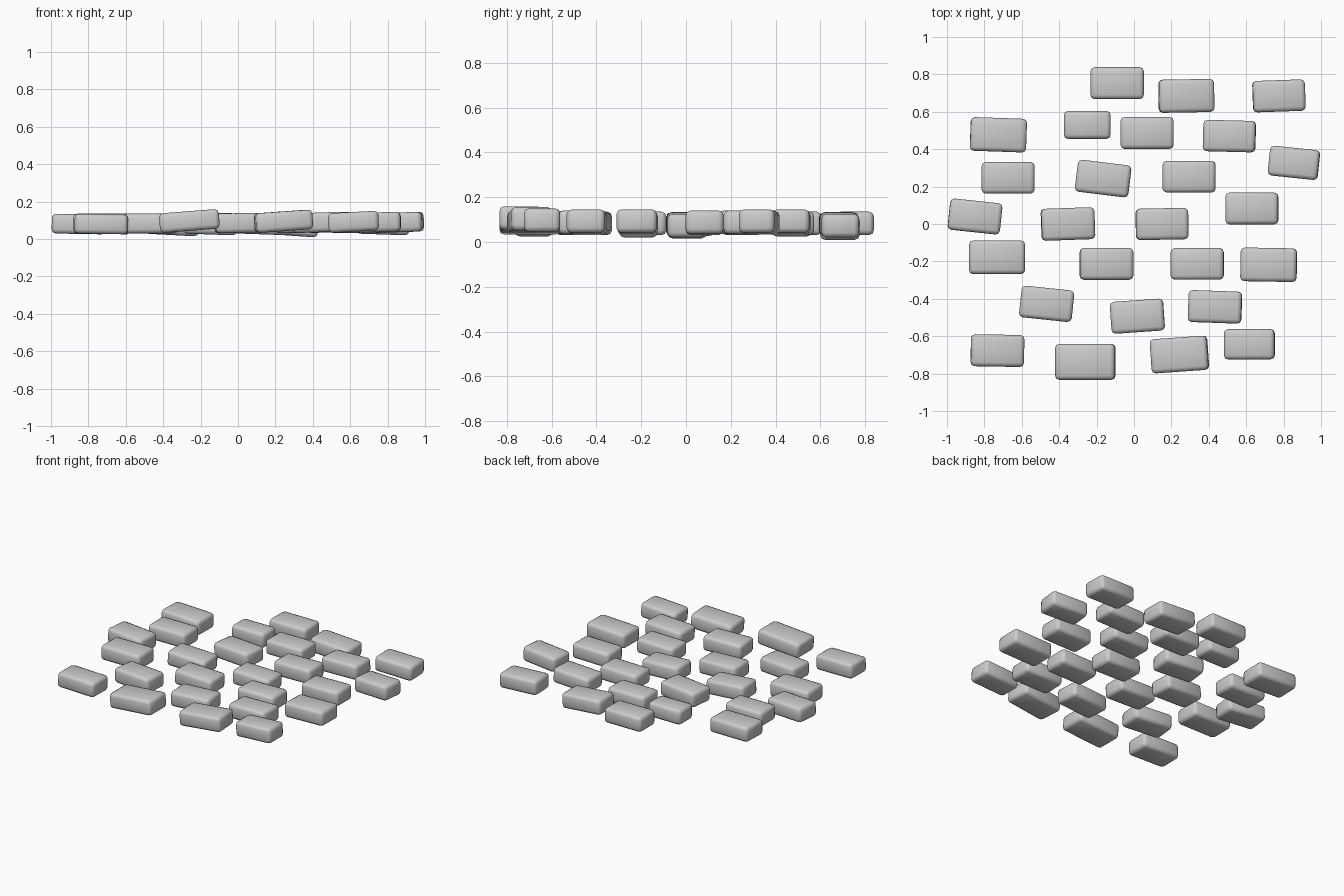
import bpy
from math import radians

# Stones by row: x, y, length, turn (deg), tilt right-end-up (deg)
ROWS = [
    [(-.09, .753, .285, 0, 0), (.28, .685, .295, 1, -4), (.775, .685, .28, 2, -2)],
    [(-.725, .477, .30, -2, -1), (-.25, .53, .25, 0, 0), (.07, .487, .285, 0, 0),
     (.51, .47, .28, -1.5, 2), (.855, .327, .267, -6, 2)],
    [(-.673, .247, .283, 0, 0), (-.165, .243, .287, -7, 1), (.295, .253, .283, 0, 1)],
    [(-.85, .04, .28, -6, -1), (-.353, 0, .285, 2, -3), (.15, 0, .28, 1, -2),
     (.63, .083, .283, 0, 1)],
    [(-.732, -.178, .30, 0, 0), (-.147, -.213, .285, 0, -2), (.338, -.213, .283, 0, 1),
     (.72, -.218, .30, -1, 2)],
    [(-.467, -.427, .283, -6, 0), (.018, -.493, .285, 4, 1), (.433, -.443, .285, -2, 2)],
    [(-.73, -.677, .285, -1, -1), (-.26, -.737, .32, 0, 4.5), (.243, -.698, .305, 4, 4),
     (.617, -.643, .27, 0, 3)],
]
THICK = 0.105


def stone(name, x, y, length, turn, tilt):
    # Rounded block, lying nearly flat
    bpy.ops.mesh.primitive_cube_add(size=1)
    ob = bpy.context.object
    ob.name = name
    ob.scale = (length, length * 0.6, THICK)
    bpy.ops.object.transform_apply(location=False, rotation=False, scale=True)
    ob.location = (x, y, 0.083 + 0.003 * tilt)
    ob.rotation_euler = (0, radians(-tilt), radians(turn))
    bevel = ob.modifiers.new("soft_edges", 'BEVEL')
    bevel.width = 0.022
    bevel.segments = 2
    bpy.ops.object.shade_smooth()


for r, row in enumerate(ROWS):
    for c, spec in enumerate(row):
        stone(f"paving_stone_{r + 1}_{c + 1}", *spec)
